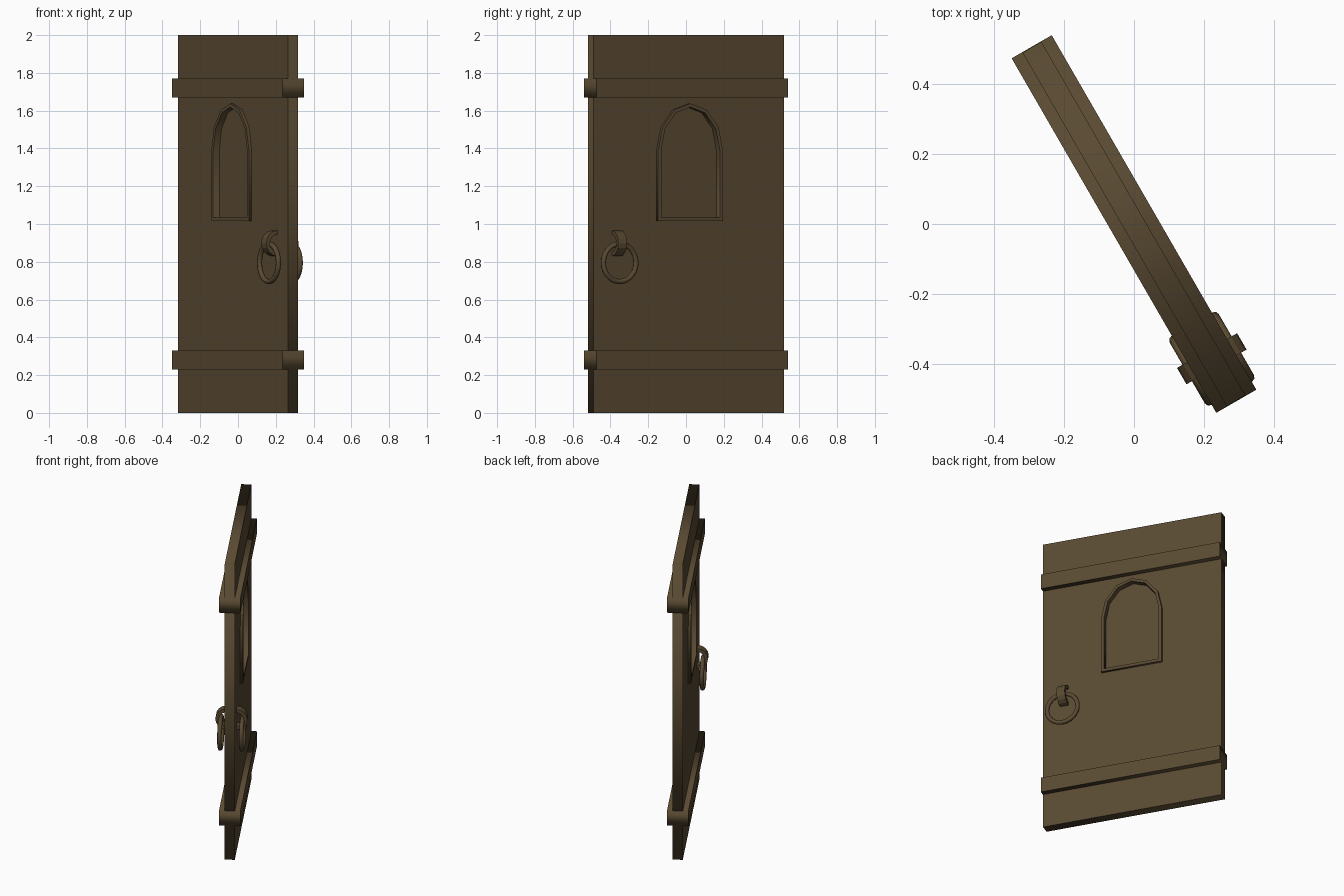
import bpy, bmesh
from math import sin, cos, pi, radians
from mathutils import Matrix, Vector

if "Cube" in bpy.data.objects:
    bpy.data.objects.remove(bpy.data.objects["Cube"])

wood = bpy.data.materials.new("dark_wood")
wood.diffuse_color = (0.10, 0.068, 0.032, 1)
wood.use_nodes = True
wood.node_tree.nodes["Principled BSDF"].inputs["Base Color"].default_value = wood.diffuse_color

# Door frame of reference: local x along the door, y up, z out of the front face
TURN = Matrix.Rotation(radians(-60), 4, 'Z') @ Matrix.Rotation(radians(90), 4, 'X')


def finish(name, mesh):
    obj = bpy.data.objects.new(name, mesh)
    bpy.context.collection.objects.link(obj)
    obj.matrix_world = TURN
    mesh.materials.append(wood)
    return obj


def plate(name, outlines, half):
    """Flat filled outline(s), inner outlines become holes, extruded both ways."""
    cu = bpy.data.curves.new(name, 'CURVE')
    cu.dimensions = '2D'
    cu.fill_mode = 'BOTH'
    cu.extrude = half
    for pts in outlines:
        s = cu.splines.new('POLY')
        s.points.add(len(pts) - 1)
        for p, (x, y) in zip(s.points, pts):
            p.co = (x, y, 0, 1)
        s.use_cyclic_u = True
    obj = finish(name, cu)
    bpy.ops.object.select_all(action='DESELECT')
    obj.select_set(True)
    bpy.context.view_layer.objects.active = obj
    bpy.ops.object.convert(target='MESH')


def rect(hx, z0, z1):
    return [(-hx, z0), (hx, z0), (hx, z1), (-hx, z1)]


def arch(inset):
    """Six-sided window arch on straight jambs."""
    w = 0.198 - inset
    pts = [(-w, 1.015 + inset), (w, 1.015 + inset)]
    return pts + [(w * cos(i * pi / 6), 1.39 + (0.248 - inset) * sin(i * pi / 6))
                  for i in range(7)]


def sweep(name, centre, path, section, closed, smooth):
    """Sweep (radial, sideways) section points round rings given by path(a)."""
    bm = bmesh.new()
    angles, point = path
    rings = [[bm.verts.new(Vector(centre) + point(a, r, s)) for r, s in section]
             for a in angles]
    n, k = len(rings), len(section)
    for i in range(n if closed else n - 1):
        a, b = rings[i], rings[(i + 1) % n]
        for j in range(k):
            bm.faces.new((a[j], a[(j + 1) % k], b[(j + 1) % k], b[j]))
    if not closed:
        bm.faces.new(rings[0])
        bm.faces.new(rings[-1])
    bmesh.ops.recalc_face_normals(bm, faces=bm.faces)
    me = bpy.data.meshes.new(name)
    bm.to_mesh(me)
    bm.free()
    obj = finish(name, me)
    if smooth:
        for p in me.polygons:
            p.use_smooth = True


# Slab with window opening, raised window frame and recessed panel
plate("door_slab", [rect(0.5825, 0, 2), arch(0.008)], 0.031)
plate("window_frame", [arch(0), arch(0.019)], 0.048)
plate("window_panel", [arch(0.012)], 0.011)

# Cross straps wrapping both faces
plate("lower_strap", [rect(0.584, 0.23, 0.33)], 0.066)
plate("upper_strap", [rect(0.584, 1.67, 1.77)], 0.066)

# Ring handle and curved holder on each face
for side, label in ((1, "front"), (-1, "back")):
    tube = [(0.1 + 0.014 * cos(j * pi / 4), 0.014 * sin(j * pi / 4)) for j in range(8)]
    sweep(label + "_ring", (0.444, 0.795, side * 0.067),
          ([i * pi / 12 for i in range(24)],
           lambda a, r, s: Vector((r * cos(a), r * sin(a), s))), tube, True, True)
    band = [(0.046, -0.027), (0.068, -0.027), (0.068, 0.027), (0.046, 0.027)]
    sweep(label + "_ring_holder", (0.444, 0.898, side * 0.031),
          ([i * pi / 8 for i in range(9)],
           lambda a, r, s: Vector((s, r * cos(a), side * r * sin(a)))), band, False, False)
